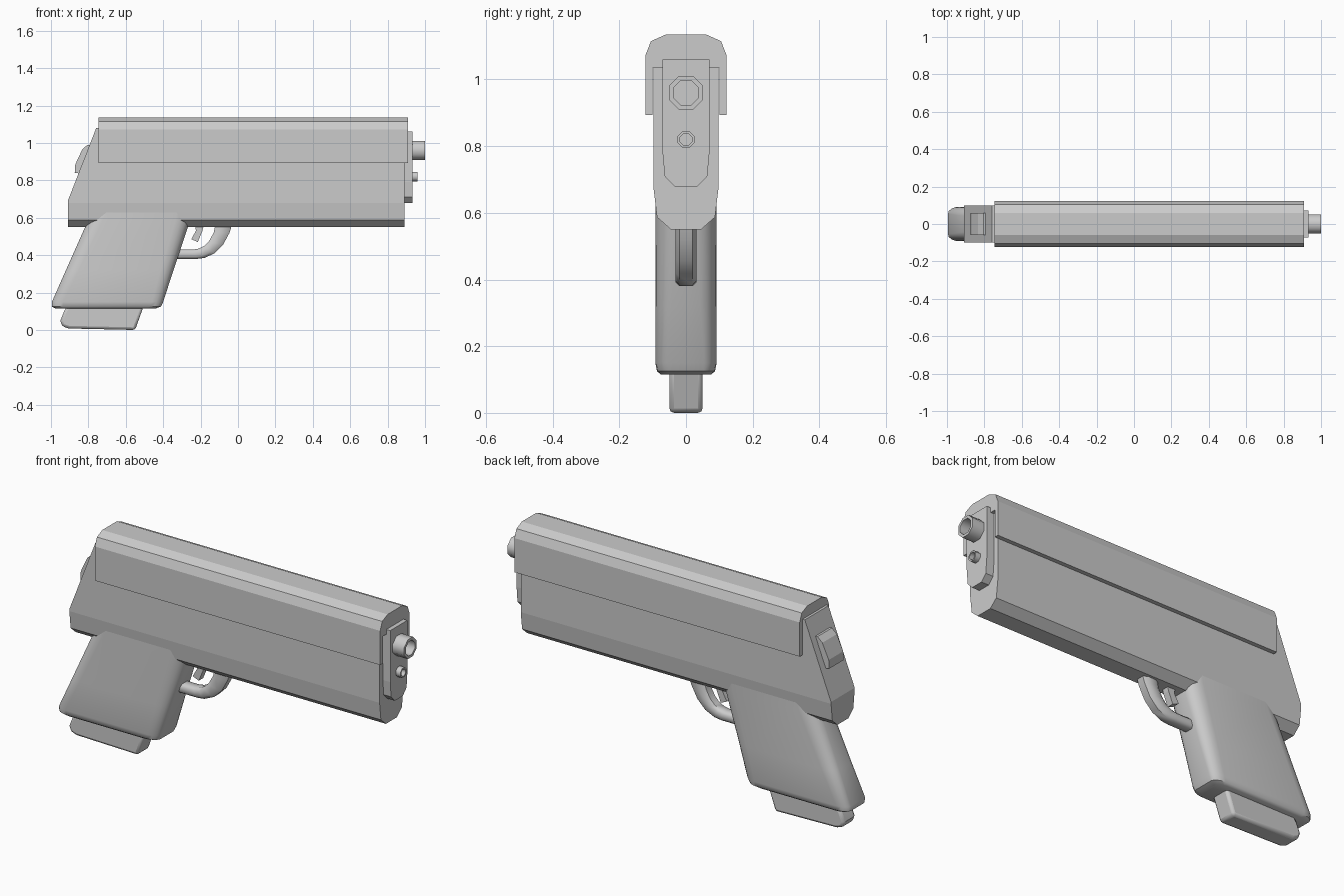
import bpy, bmesh
from math import pi, cos, sin, radians
from mathutils import Vector

if "Cube" in bpy.data.objects:
    bpy.data.objects.remove(bpy.data.objects["Cube"])


def finish(name, bm, smooth=None):
    bmesh.ops.recalc_face_normals(bm, faces=bm.faces)
    mesh = bpy.data.meshes.new(name)
    bm.to_mesh(mesh)
    bm.free()
    ob = bpy.data.objects.new(name, mesh)
    bpy.context.collection.objects.link(ob)
    if smooth:
        bpy.ops.object.select_all(action='DESELECT')
        ob.select_set(True)
        bpy.context.view_layer.objects.active = ob
        bpy.ops.object.shade_smooth_by_angle(angle=radians(smooth))
    return ob


def loft(rings):
    """Closed skin through equal-length rings of 3D points."""
    bm = bmesh.new()
    loops = [[bm.verts.new(p) for p in r] for r in rings]
    for a, b in zip(loops, loops[1:]):
        for i in range(len(a)):
            j = (i + 1) % len(a)
            bm.faces.new((a[i], a[j], b[j], b[i]))
    bm.faces.new(loops[0])
    bm.faces.new(loops[-1])
    return bm


def along_x(section, x0, x1):
    return loft([[(x, y, z) for y, z in section] for x in (x0, x1)])


def along_y(profile, half):
    return loft([[(x, y, z) for x, z in profile] for y in (-half, half)])


def mirrored(half):
    return half + [(-y, z) for y, z in reversed(half)]


def add_bevel(ob, width, segments=2):
    m = ob.modifiers.new("bevel", 'BEVEL')
    m.width, m.segments = width, segments
    m.limit_method, m.angle_limit = 'ANGLE', radians(50)


# Frame: chamfered section with the back end cut on a slope
bm = along_x(mirrored([(.045, .55), (.087, .587), (.098, .68), (.098, 1.08)]), -.91, .89)
bmesh.ops.bisect_plane(bm, geom=bm.verts[:] + bm.edges[:] + bm.faces[:],
                       plane_co=(-.91, 0, .69), plane_no=(-.39, 0, .152), clear_outer=True)
bmesh.ops.holes_fill(bm, edges=[e for e in bm.edges if e.is_boundary])
finish("frame", bm)

# Slide: channel fitted over the frame
finish("slide", along_x(mirrored([(.1, .893), (.122, .893), (.122, 1.072), (.105, 1.115), (.06, 1.135)])
                        + [(-.1, 1.035), (.1, 1.035)], -.745, .91))

# Front plate
finish("front_plate", along_x(mirrored([(.033, .678), (.064, .71), (.071, .79), (.071, 1.06)]), .87, .933))


# Eight-sided tubes with recessed bores
def tube(name, z, outer, inner, x0, x1, depth):
    steps = [(x0, outer), (x1, outer), (x1, inner), (x1 - depth, inner)]
    angles = [pi / 8 + i * pi / 4 for i in range(8)]
    finish(name, loft([[(x, r * cos(a), z + r * sin(a)) for a in angles] for x, r in steps]), 50)


tube("barrel", .96, .055, .04, .9, 1.0, .06)
tube("guide_rod", .82, .027, .019, .9, .96, .025)

# Hammer on the sloped back
finish("hammer", along_y([(-.79, .83), (-.873, .84), (-.87, .885), (-.833, .965), (-.805, .99), (-.75, .99)], .06))


# Grip: raked loft of rounded rectangles
def rounded(x0, x1, z, half, rx, ry, n=4):
    pts = []
    for q, (cx, cy) in enumerate([(x1 - rx, half - ry), (x0 + rx, half - ry),
                                  (x0 + rx, ry - half), (x1 - rx, ry - half)]):
        for i in range(n + 1):
            a = (q + i / n) * pi / 2
            pts.append((cx + rx * cos(a), cy + ry * sin(a), z))
    return pts


finish("grip", loft([
    rounded(-.975, -.44, .115, .075, .05, .03),
    rounded(-.995, -.412, .125, .087, .06, .035),
    rounded(-.995, -.4, .15, .092, .06, .038),
    rounded(-.92, -.345, .32, .092, .07, .048),
    rounded(-.80, -.255, .59, .092, .08, .06),
    rounded(-.76, -.24, .68, .092, .08, .06)]), 40)

# Magazine base
mag = finish("magazine_base", along_y([(-.89, .16), (-.93, .1), (-.95, .05), (-.94, .02), (-.905, .008),
                                       (-.55, 0), (-.5, .14)], .05), 40)
add_bevel(mag, .014)

# Trigger guard: curved bar between outer and inner paths
outer = [(-.03, .57), (-.045, .52), (-.08, .455), (-.125, .41), (-.18, .385), (-.22, .38), (-.36, .38)]
inner = [(-.12, .57), (-.13, .52), (-.155, .475), (-.18, .45), (-.21, .435), (-.24, .43), (-.36, .43)]
rings = []
for (ox, oz), (ix, iz) in zip(outer, inner):
    o, i = Vector((ox, 0, oz)), Vector((ix, 0, iz))
    rings.append([o.lerp(i, t) + Vector((0, y, 0)) for t, y in
                  mirrored([])or [(0, -.02), (0, .02), (.25, .032), (.75, .032),
                                  (1, .02), (1, -.02), (.75, -.032), (.25, -.032)]])
finish("trigger_guard", loft(rings), 50)

# Trigger
finish("trigger", along_y([(-.18, .57), (-.19, .53), (-.215, .47), (-.25, .485), (-.225, .53), (-.23, .57)], .018))
